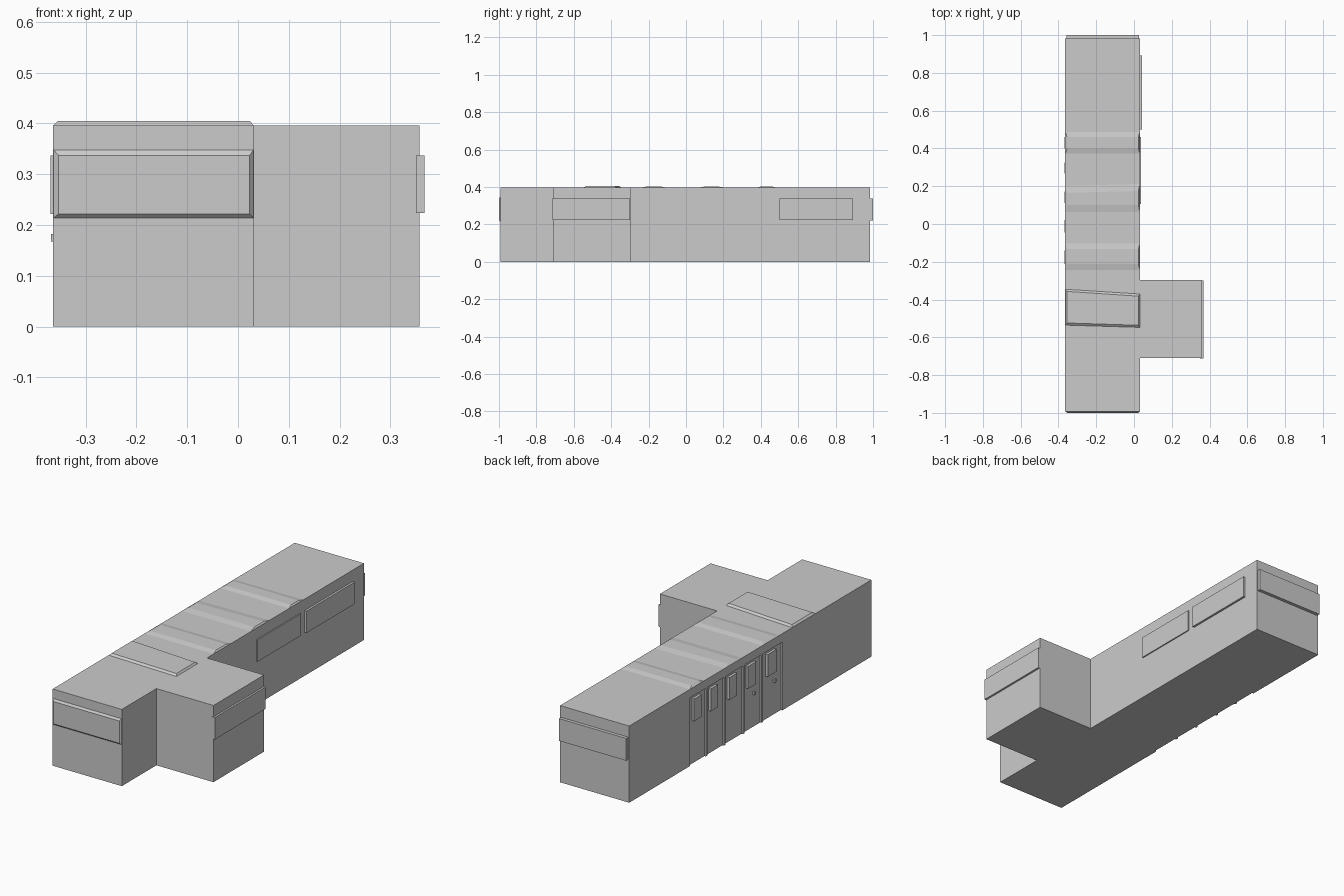
import bpy, bmesh

if "Cube" in bpy.data.objects:
    bpy.data.objects.remove(bpy.data.objects["Cube"])

H = 0.396            # wall height
XL, XR = -0.364, 0.031


def make_object(name, bm):
    bmesh.ops.recalc_face_normals(bm, faces=bm.faces)
    mesh = bpy.data.meshes.new(name)
    bm.to_mesh(mesh)
    bm.free()
    obj = bpy.data.objects.new(name, mesh)
    bpy.context.collection.objects.link(obj)
    return obj


def box(name, x, y, z):
    bm = bmesh.new()
    bmesh.ops.create_cube(bm, size=1)
    for v in bm.verts:
        v.co = [(a[0] + a[1]) / 2 + c * (a[1] - a[0]) for a, c in zip((x, y, z), v.co)]
    return make_object(name, bm)


def loft(name, base, top):
    """Closed solid between two matching outlines."""
    bm = bmesh.new()
    a = [bm.verts.new(p) for p in base]
    b = [bm.verts.new(p) for p in top]
    bm.faces.new(a)
    bm.faces.new(b)
    for i in range(len(a)):
        j = (i + 1) % len(a)
        bm.faces.new((a[i], a[j], b[j], b[i]))
    return make_object(name, bm)


# Main building: T-shaped plan with side wing
plan = [(XL, -0.992), (XR, -0.992), (XR, -0.71), (0.357, -0.71),
        (0.357, -0.297), (XR, -0.297), (XR, 0.983), (XL, 0.983)]
body = loft("building", [(x, y, 0) for x, y in plan], [(x, y, H) for x, y in plan])

# Shallow recesses for the row of doors on the left wall
edges = [0.492, 0.352, 0.205, 0.050, -0.103, -0.272]
windows = [(0.40, 0.46), (0.268, 0.325), (0.11, 0.172), (-0.045, 0.02), (-0.212, -0.14)]
for i in range(5):
    cutter = box("door_cutter", (XL - 0.05, XL + 0.008),
                 (edges[i + 1] + 0.006, edges[i] - 0.006), (-0.05, 0.352))
    cutter.hide_render = True
    cutter.hide_set(True)
    mod = body.modifiers.new("door_recess", 'BOOLEAN')
    mod.operation = 'DIFFERENCE'
    mod.solver = 'EXACT'
    mod.object = cutter
    # Door pane and handle
    y0, y1 = windows[i]
    box("door_window", (-0.369, XL + 0.01), (y0, y1), (0.222, 0.337))
    if i > 2:
        box("door_handle", (-0.368, XL + 0.01), (y0, y0 + 0.012), (0.168, 0.182))

# Long windows on the right wall, wing end and rear
box("right_window", (XR - 0.005, 0.037), (0.107, 0.46), (0.224, 0.337))
box("right_window", (XR - 0.005, 0.042), (0.50, 0.892), (0.224, 0.337))
box("wing_window", (0.35, 0.367), (-0.713, -0.299), (0.224, 0.337))
box("rear_window", (-0.358, 0.026), (0.975, 1.0), (0.222, 0.337))

# Front window with sloping surround
loft("front_window",
     [(XL, -0.991, 0.213), (XR, -0.991, 0.213), (XR, -0.991, 0.349), (XL, -0.991, 0.349)],
     [(-0.353, -1.0, 0.222), (0.023, -1.0, 0.222), (0.023, -1.0, 0.337), (-0.353, -1.0, 0.337)])

# Raised roof panels: left front, left back, right front, right back, edge slope
panels = [(-0.536, -0.345, -0.548, -0.37, 0.012, 0.012, 0.405),
          (-0.245, -0.10, -0.245, -0.10, 0.032, 0.032, 0.402),
          (0.06, 0.205, 0.06, 0.215, 0.04, 0.04, 0.402),
          (0.37, 0.49, 0.37, 0.49, 0.03, 0.03, 0.402)]
for lf, lb, rf, rb, sf, sb, z in panels:
    loft("roof_panel",
         [(XL, lf, H - 0.0005), (XR, rf, H - 0.0005), (XR, rb, H - 0.0005), (XL, lb, H - 0.0005)],
         [(-0.354, lf + sf, z), (0.023, rf + sf, z), (0.023, rb - sb, z), (-0.354, lb - sb, z)])
